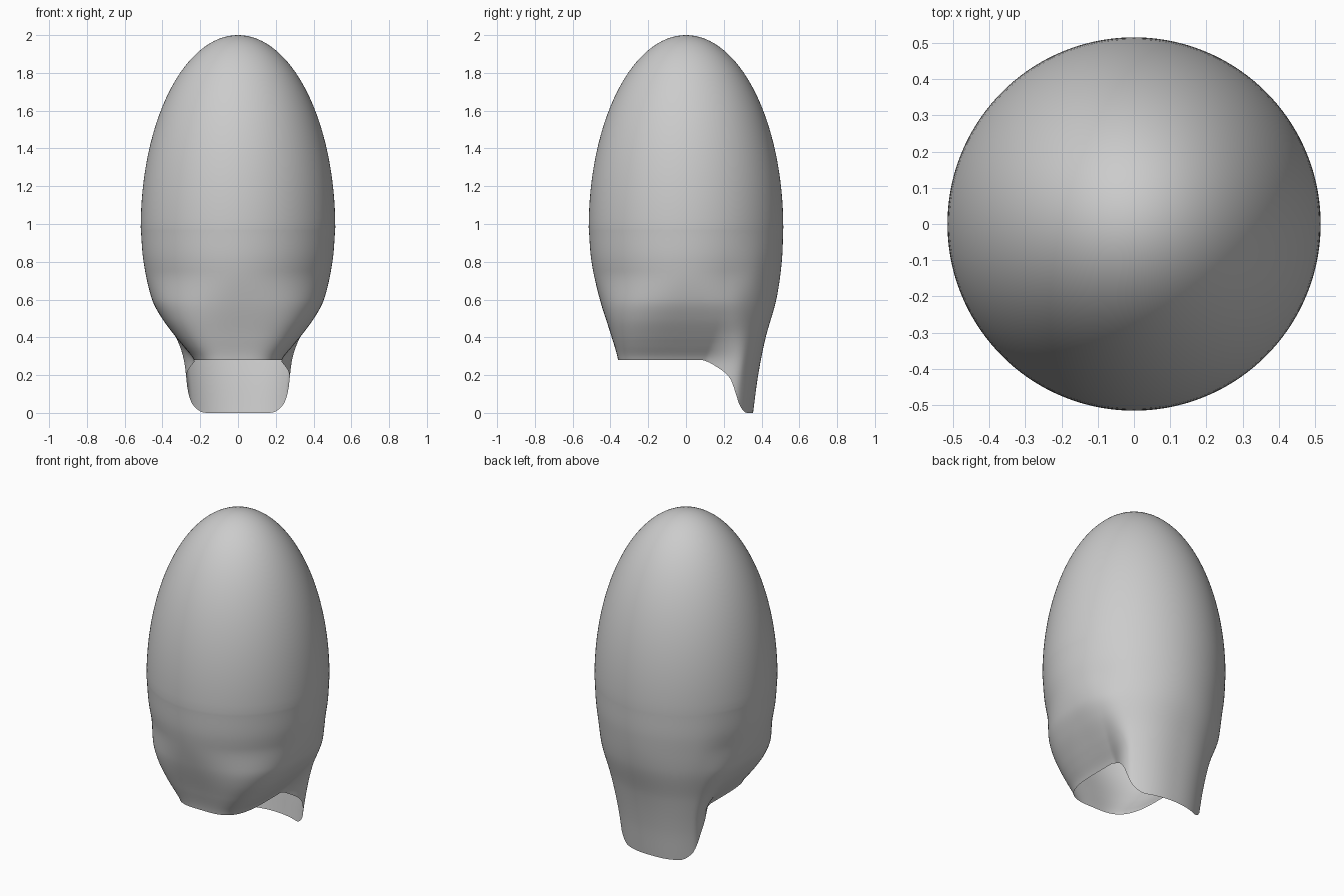
import bpy, bmesh
from math import sin, cos, pi, sqrt, atan2, degrees, radians

if "Cube" in bpy.data.objects:
    bpy.data.objects.remove(bpy.data.objects["Cube"])

MID, TOP, RMAX = 0.98, 2.0, 0.515


def curve(pts, t):
    """Smooth interpolation through (position, value) points."""
    if t <= pts[0][0]:
        return pts[0][1]
    if t >= pts[-1][0]:
        return pts[-1][1]
    i = max(k for k in range(len(pts) - 1) if pts[k][0] <= t)

    def slope(k):
        a, b = pts[max(k - 1, 0)], pts[min(k + 1, len(pts) - 1)]
        return (b[1] - a[1]) / (b[0] - a[0])
    (x0, y0), (x1, y1) = pts[i], pts[i + 1]
    h = x1 - x0
    u = (t - x0) / h
    return (y0 * (2*u**3 - 3*u**2 + 1) + slope(i) * h * (u**3 - 2*u**2 + u)
            + y1 * (3*u**2 - 2*u**3) + slope(i + 1) * h * (u**3 - u**2))


def smooth(t):
    t = min(max(t, 0), 1)
    return t * t * (3 - 2 * t)


# Radii below the widest level: side, front, back
SIDE = [(0, .22), (.2, .222), (.28, .233), (.36, .295), (.4, .328), (.5, .402),
        (.6, .455), (.8, .5), (.98, .515)]
FRONT = [(0, .33), (.28, .36), (.4, .393), (.6, .456), (.8, .5), (.98, .515)]
BACK = [(0, .355), (.2, .382), (.4, .422), (.6, .478), (.8, .507), (.98, .515)]
# Lower rim height by angle from the side towards the back (degrees)
RIM = [(15, .28), (22, .278), (30, .258), (40, .19), (45, .105), (49, .05),
       (57, .008), (65, 0), (90, 0)]


def superellipse(a, b, p, th):
    return (abs(cos(th) / a) ** p + abs(sin(th) / b) ** p) ** (-1 / p)


def side_angle(th):
    return degrees(atan2(sin(th), abs(cos(th))))


def radius(th, z):
    if z >= MID:
        return RMAX * sqrt(max(0, 1 - ((z - MID) / (TOP - MID)) ** 2))
    k = smooth((0.75 - z) / 0.47)
    body = superellipse(curve(SIDE, z), curve(FRONT, z), 2 + 1.6 * k, th)
    b = curve(BACK, z)
    flap = superellipse(b * (1 - .04 * k), b, 2 + .3 * k, th)
    f = smooth((side_angle(th) - 24) / 25)
    return body + (flap - body) * f


# Open hood shell with a rear neck flap
N, LOW, HIGH = 192, 48, 32
bm = bmesh.new()
rows = []
for j in range(LOW + HIGH):
    row = []
    for i in range(N):
        th = 2 * pi * i / N
        if j < LOW:
            zb = curve(RIM, side_angle(th))
            z = zb + (MID - zb) * j / LOW
        else:
            z = MID + (TOP - MID) * sin(pi / 2 * (j - LOW) / HIGH)
        r = radius(th, z)
        row.append(bm.verts.new((r * cos(th), r * sin(th), z)))
    rows.append(row)
for a, b in zip(rows, rows[1:]):
    for i in range(N):
        n = (i + 1) % N
        bm.faces.new((a[i], a[n], b[n], b[i]))
tip = bm.verts.new((0, 0, TOP))
for i in range(N):
    bm.faces.new((rows[-1][i], rows[-1][(i + 1) % N], tip))

mesh = bpy.data.meshes.new("hood_shell")
bm.to_mesh(mesh)
bm.free()
hood = bpy.data.objects.new("hood_shell", mesh)
bpy.context.collection.objects.link(hood)
bpy.context.view_layer.objects.active = hood
hood.select_set(True)
bpy.ops.object.shade_smooth_by_angle(angle=radians(50))
